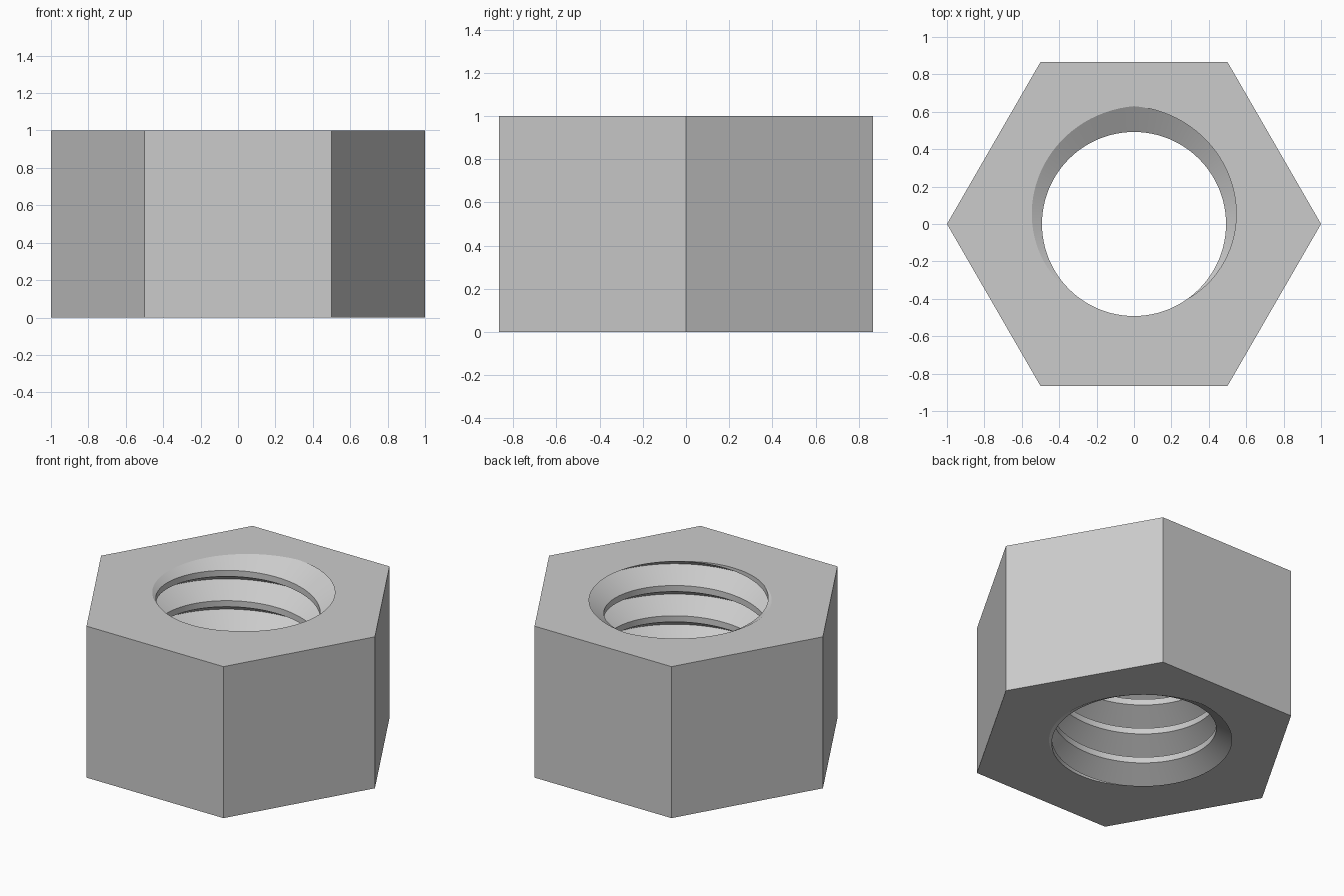
import bpy, bmesh, math
from mathutils import Vector

cube = bpy.data.objects.get("Cube")
if cube:
    bpy.data.objects.remove(cube, do_unlink=True)

HEIGHT = 1.0
PITCH = 0.2
R_MINOR, R_MAJOR = 0.492, 0.63
HALF_WIDTH = 0.08        # half the axial width of the V groove
SEGMENTS = 96            # columns per turn
TURNS = 9
PROFILE = [(-HALF_WIDTH, R_MINOR), (0.0, R_MAJOR), (HALF_WIDTH, R_MINOR)]

steel = bpy.data.materials.new("steel grey")
steel.use_nodes = True
colour = (0.6, 0.6, 0.6, 1.0)
steel.diffuse_color = colour
steel.node_tree.nodes["Principled BSDF"].inputs["Base Color"].default_value = colour

bm = bmesh.new()

# Threaded bore: a right-handed helical wall that closes onto its next turn
columns = []
for i in range(SEGMENTS):
    angle = 2 * math.pi * i / SEGMENTS + math.pi / 2
    column = []
    for turn in range(TURNS):
        for dz, r in PROFILE:
            z = (turn - 2 + i / SEGMENTS) * PITCH + dz
            column.append(bm.verts.new((r * math.cos(angle), r * math.sin(angle), z)))
    columns.append(column)

rows = len(columns[0])
for i in range(SEGMENTS):
    here, nxt = columns[i], columns[(i + 1) % SEGMENTS]
    shift = len(PROFILE) if i == SEGMENTS - 1 else 0
    for j in range(rows - 1 - shift):
        bm.faces.new((here[j], here[j + 1], nxt[j + 1 + shift], nxt[j + shift]))

# Trim the thread flush with the two end faces
for z, normal in ((0.0, (0, 0, -1)), (HEIGHT, (0, 0, 1))):
    bmesh.ops.bisect_plane(bm, geom=bm.verts[:] + bm.edges[:] + bm.faces[:], dist=1e-5,
                           plane_co=(0, 0, z), plane_no=normal, clear_outer=True)
bmesh.ops.remove_doubles(bm, verts=bm.verts[:], dist=1e-4)

# Six outer flats
def hexagon(z):
    return [bm.verts.new((math.cos(k * math.pi / 3), math.sin(k * math.pi / 3), z))
            for k in range(6)]

bottom, top = hexagon(0.0), hexagon(HEIGHT)
for k in range(6):
    n = (k + 1) % 6
    bm.faces.new((bottom[k], bottom[n], top[n], top[k]))

# End faces between the hexagon and the bore
for z, normal in ((0.0, (0, 0, -1)), (HEIGHT, (0, 0, 1))):
    rim = [e for e in bm.edges if e.is_boundary
           and all(abs(v.co.z - z) < 1e-3 for v in e.verts)]
    bmesh.ops.triangle_fill(bm, edges=rim, use_beauty=True, normal=Vector(normal))

bmesh.ops.recalc_face_normals(bm, faces=bm.faces[:])

mesh = bpy.data.meshes.new("hex_nut")
bm.to_mesh(mesh)
bm.free()
mesh.materials.append(steel)
nut = bpy.data.objects.new("hex_nut", mesh)
bpy.context.collection.objects.link(nut)

# Smooth thread flanks, crisp edges
bpy.ops.object.select_all(action='DESELECT')
nut.select_set(True)
bpy.context.view_layer.objects.active = nut
bpy.ops.object.shade_smooth_by_angle(angle=math.radians(30))
